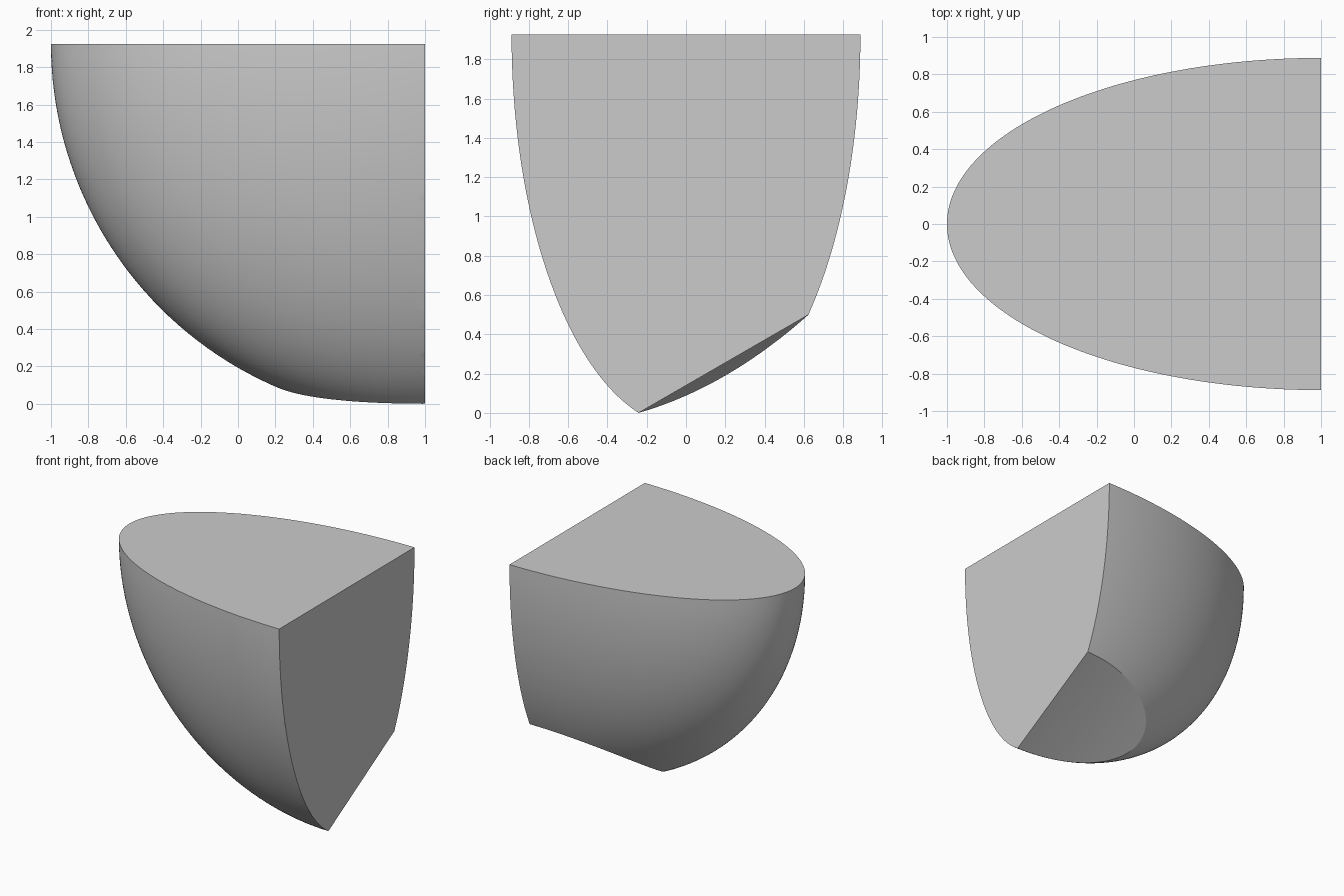
import bpy
import bmesh
from math import radians, sin, cos
from mathutils import Matrix, Vector

default = bpy.data.objects.get("Cube")
if default:
    bpy.data.objects.remove(default, do_unlink=True)

TOP = 1.925        # height of the flat top
SIDE = 1.0         # x of the flat side
RADII = (2.0, 0.888, 2.0)
TILT = radians(30)
CUT_RADIUS = 7.0

grey = bpy.data.materials.new("light_grey")
grey.use_nodes = True
colour = (0.6, 0.6, 0.6, 1.0)
grey.diffuse_color = colour
grey.node_tree.nodes["Principled BSDF"].inputs["Base Color"].default_value = colour


def make_object(name, bm):
    bmesh.ops.recalc_face_normals(bm, faces=bm.faces)
    mesh = bpy.data.meshes.new(name)
    bm.to_mesh(mesh)
    bm.free()
    mesh.materials.append(grey)
    obj = bpy.data.objects.new(name, mesh)
    bpy.context.collection.objects.link(obj)
    return obj


def slice_flat(bm, point, normal):
    """Remove everything on the normal's side and cap the opening."""
    bmesh.ops.bisect_plane(bm, geom=bm.verts[:] + bm.edges[:] + bm.faces[:],
                           plane_co=point, plane_no=normal, clear_outer=True)
    rim = [e for e in bm.edges if e.is_boundary]
    bmesh.ops.holes_fill(bm, edges=rim, sides=0)


# Rounded body: a quarter of an ellipsoid with flat top and side
centre = Vector((SIDE, 0, TOP))
bm = bmesh.new()
bmesh.ops.create_uvsphere(bm, u_segments=192, v_segments=96, radius=1,
                          matrix=Matrix.Translation(centre) @ Matrix.Diagonal((*RADII, 1)))
slice_flat(bm, centre, (1, 0, 0))
slice_flat(bm, centre, (0, 0, 1))
body = make_object("rounded_body", bm)

# Large cylinder that trims the underside along a sloping line
down = Vector((0, sin(TILT), -cos(TILT)))
axis_point = Vector((SIDE, 0.191, 0.25)) + down * CUT_RADIUS
bm = bmesh.new()
bmesh.ops.create_cone(bm, cap_ends=True, segments=720, radius1=CUT_RADIUS,
                      radius2=CUT_RADIUS, depth=4,
                      matrix=Matrix.Translation(axis_point)
                      @ Matrix.Rotation(TILT - radians(90), 4, "X"))
cutter = make_object("underside_cutter", bm)
cutter.hide_render = True

trim = body.modifiers.new("underside_trim", "BOOLEAN")
trim.operation = "DIFFERENCE"
trim.solver = "EXACT"
trim.object = cutter

bpy.ops.object.select_all(action="DESELECT")
body.select_set(True)
bpy.context.view_layer.objects.active = body
bpy.ops.object.modifier_apply(modifier=trim.name)
bpy.data.objects.remove(cutter, do_unlink=True)
bpy.ops.object.shade_smooth_by_angle(angle=radians(12))
